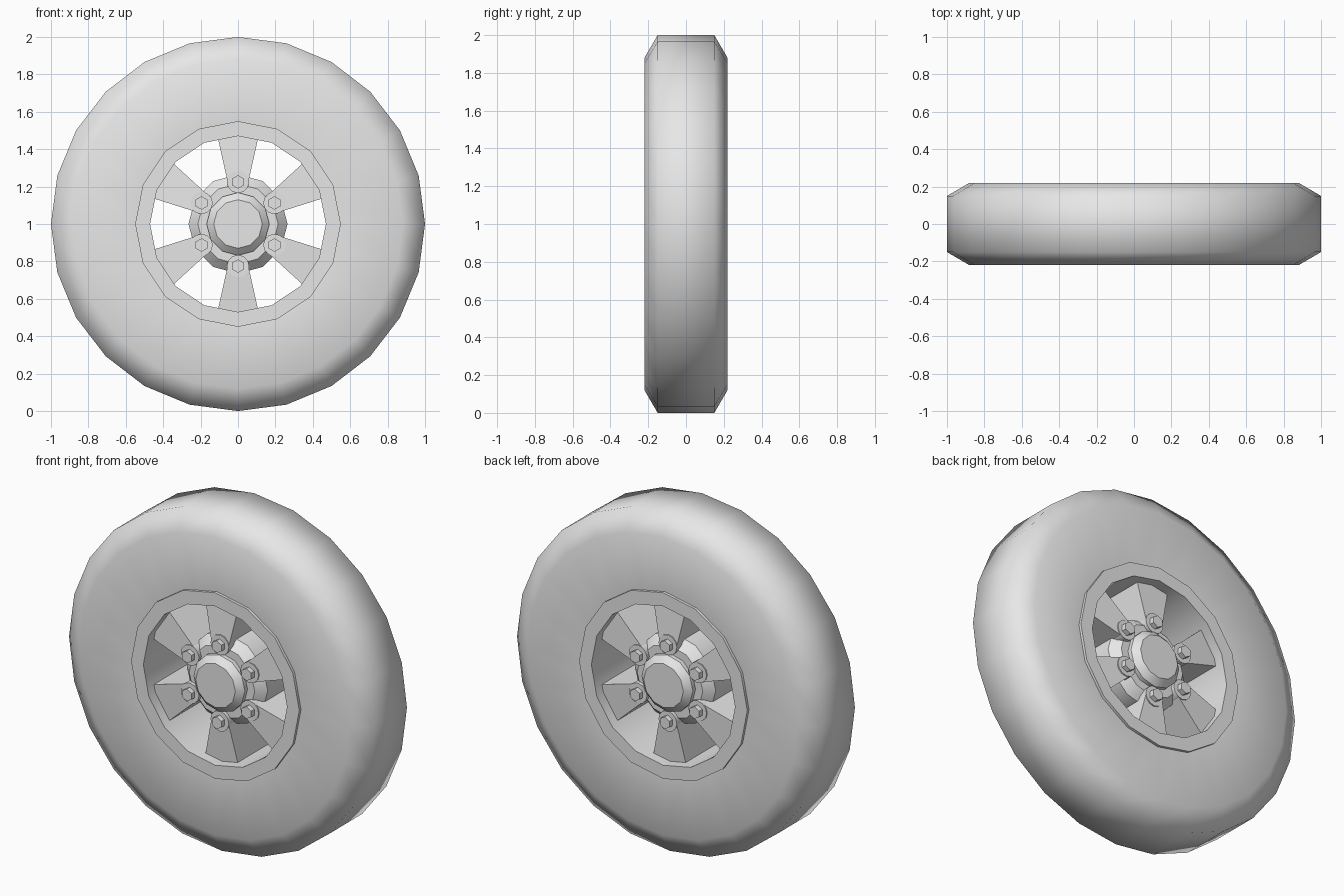
import bpy, bmesh
from math import sin, cos, pi, radians
from mathutils import Matrix, Vector

cube = bpy.data.objects.get("Cube")
if cube:
    bpy.data.objects.remove(cube, do_unlink=True)

grey = bpy.data.materials.new("plain_grey")
grey.use_nodes = True
grey.diffuse_color = (0.8, 0.8, 0.8, 1)
grey.node_tree.nodes["Principled BSDF"].inputs["Base Color"].default_value = (0.8, 0.8, 0.8, 1)

AXLE = Matrix.Translation((0, 0, 1))


def finish(name, bm, angle):
    """Turn a bmesh around the origin into a shaded object on the axle."""
    bmesh.ops.recalc_face_normals(bm, faces=bm.faces)
    bm.transform(AXLE)
    mesh = bpy.data.meshes.new(name)
    bm.to_mesh(mesh)
    bm.free()
    mesh.materials.append(grey)
    mesh.shade_smooth()
    mesh.set_sharp_from_angle(angle=radians(angle))
    obj = bpy.data.objects.new(name, mesh)
    bpy.context.collection.objects.link(obj)
    return obj


def lathe(name, half, segs, angle, closed=True):
    """Revolve a half profile of (radius, depth), mirrored in depth, around y."""
    profile = half + [(r, -d) for r, d in reversed(half)]
    bm = bmesh.new()
    rings = []
    for r, d in profile:
        rings.append([bm.verts.new((r * sin(2 * pi * i / segs), -d, r * cos(2 * pi * i / segs)))
                      for i in range(segs)])
    pairs = list(zip(rings, rings[1:]))
    if closed:
        pairs.append((rings[-1], rings[0]))
    else:
        bm.faces.new(rings[0])
        bm.faces.new(rings[-1])
    for a, b in pairs:
        for i in range(segs):
            j = (i + 1) % segs
            bm.faces.new((a[i], a[j], b[j], b[i]))
    return finish(name, bm, angle)


def prism(bm, sides, radius, offset, depth, turn):
    """Add a cylinder along y through both sides, at a distance from the axle."""
    place = Matrix.Rotation(turn, 4, 'Y') @ Matrix.Translation((0, 0, offset))
    ends = []
    for y in (-depth, depth):
        ends.append([bm.verts.new(place @ Vector((radius * sin(2 * pi * i / sides), y,
                                                  radius * cos(2 * pi * i / sides))))
                     for i in range(sides)])
    for ring in ends:
        bm.faces.new(ring)
    for i in range(sides):
        j = (i + 1) % sides
        bm.faces.new((ends[0][i], ends[0][j], ends[1][j], ends[1][i]))


# Tyre with bevelled shoulders and slightly dished walls
lathe("tyre", [(0.52, 0.195), (0.88, 0.22), (1.0, 0.15)], 24, 70)

# Rim lip and barrel
lathe("rim", [(0.47, 0.213), (0.55, 0.213)], 16, 35)

# Hub: tapered cap, flange and flared drum
lathe("hub", [(0.13, 0.21), (0.168, 0.175), (0.168, 0.15), (0.215, 0.15), (0.265, 0.1)],
      12, 35, closed=False)

# Six tapered spokes reaching through both sides
bm = bmesh.new()
for k in range(6):
    turn = Matrix.Rotation(k * pi / 3, 4, 'Y')
    box = bmesh.ops.create_cube(bm, size=2)["verts"]
    for v in box:
        outer = v.co.z > 0
        width, depth, r = (0.113, 0.15, 0.485) if outer else (0.05, 0.17, 0.2)
        v.co = turn @ Vector((v.co.x * width, v.co.y * depth, r))
finish("spokes", bm, 30)

# Round bolt seats at the spoke roots, and hexagonal bolts
for name, sides, radius, depth in (("bolt_seats", 12, 0.06, 0.171), ("bolts", 6, 0.036, 0.2)):
    bm = bmesh.new()
    for k in range(6):
        prism(bm, sides, radius, 0.225, depth, k * pi / 3)
    finish(name, bm, 35)
